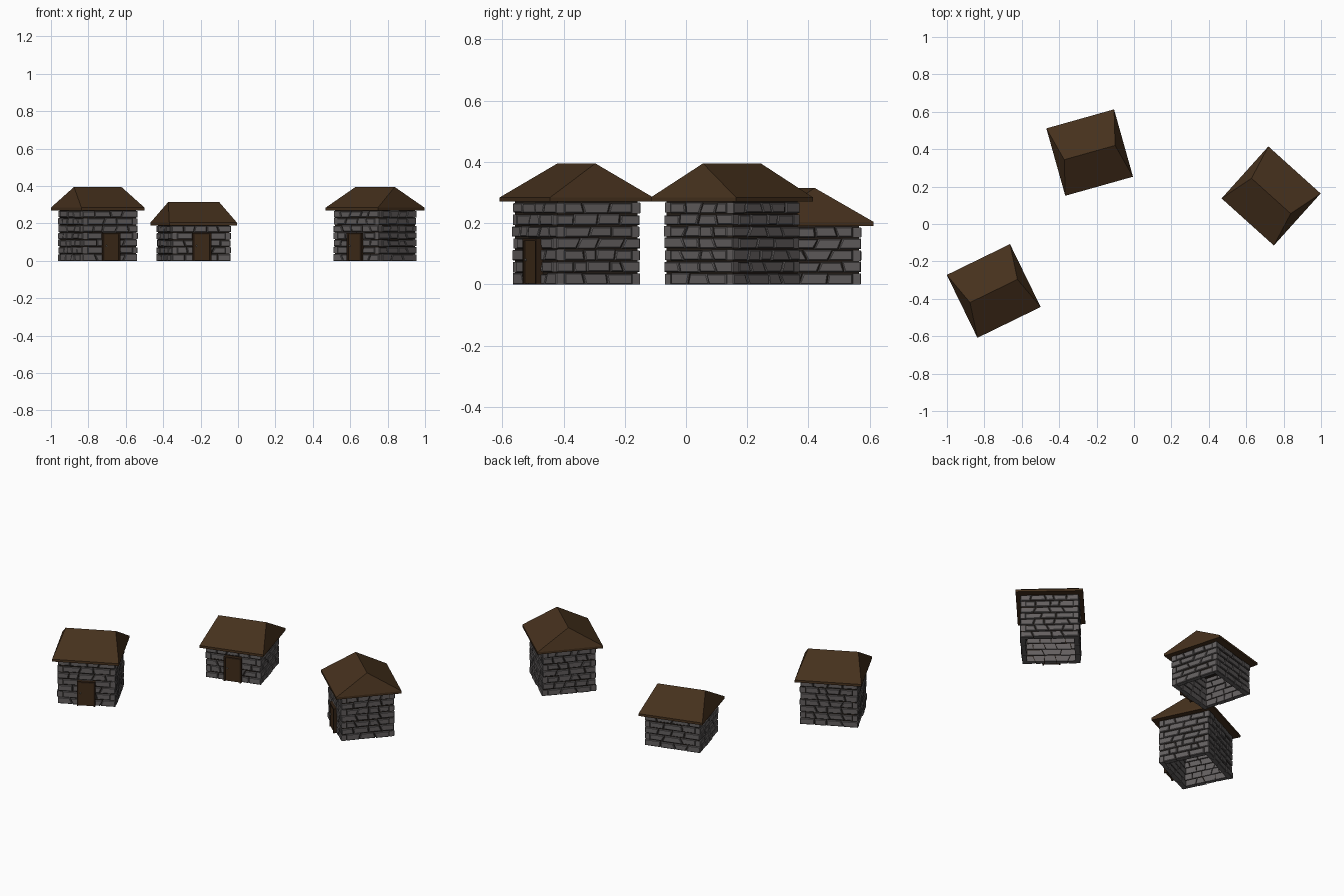
import bpy, bmesh, math, random
from mathutils import Matrix, Vector

if "Cube" in bpy.data.objects:
    bpy.data.objects.remove(bpy.data.objects["Cube"])

random.seed(7)
W, D = 0.33, 0.308            # wall footprint
ROOF_W, ROOF_D, RIDGE = 0.376, 0.374, 0.282
THICK = 0.03                  # stone depth


def material(name, rgb):
    m = bpy.data.materials.new(name)
    m.diffuse_color = (*rgb, 1)
    m.use_nodes = True
    m.node_tree.nodes["Principled BSDF"].inputs["Base Color"].default_value = m.diffuse_color
    return m


STONE = material("stone", (0.125, 0.115, 0.115))
MORTAR = material("mortar", (0.02, 0.014, 0.01))
ROOF = material("roof_wood", (0.06, 0.03, 0.012))
WOOD = material("door_wood", (0.05, 0.025, 0.010))
FRAME = material("door_frame", (0.03, 0.015, 0.007))
METAL = material("handle_metal", (0.2, 0.18, 0.15))


def finish(bm, name, mat, place):
    bmesh.ops.recalc_face_normals(bm, faces=bm.faces)
    mesh = bpy.data.meshes.new(name)
    bm.to_mesh(mesh)
    bm.free()
    mesh.materials.append(mat)
    ob = bpy.data.objects.new(name, mesh)
    ob.matrix_world = place
    bpy.context.collection.objects.link(ob)
    return ob


def add_box(bm, x0, x1, y0, y1, z0, z1):
    size = Matrix.Diagonal((x1 - x0, y1 - y0, z1 - z0, 1))
    centre = Matrix.Translation(((x0 + x1) / 2, (y0 + y1) / 2, (z0 + z1) / 2))
    return bmesh.ops.create_cube(bm, size=1, matrix=centre @ size)["verts"]


def loft(bm, rings):
    """Closed solid through a list of 4-point rings."""
    rings = [[bm.verts.new(p) for p in r] for r in rings]
    for a, b in zip(rings, rings[1:]):
        for i in range(4):
            j = (i + 1) % 4
            bm.faces.new((a[i], a[j], b[j], b[i]))
    bm.faces.new(rings[0])
    bm.faces.new(rings[-1])


def add_stone(bm, turn, bottom, top, z0, z1, out):
    """Chamfered block; bottom/top are its x ranges, so joints may lean."""
    outline = [(bottom[0], z0), (bottom[1], z0), (top[1], z1), (top[0], z1)]
    cx = sum(p[0] for p in outline) / 4
    cz = (z0 + z1) / 2
    c = 0.003

    def ring(y, inset):
        return [turn @ Vector((x - math.copysign(inset, x - cx), y,
                               z - math.copysign(inset, z - cz)))
                for x, z in outline]
    y = -out + random.uniform(-0.002, 0.003)
    loft(bm, [ring(-out + THICK, 0), ring(y + c, 0), ring(y, c)])


def stone_walls(name, height, courses, place):
    bm = bmesh.new()
    step = height / courses
    gap = 0.0022
    for side in range(4):
        turn = Matrix.Rotation(side * math.pi / 2, 4, 'Z')
        length, depth = (W, D) if side % 2 == 0 else (D, W)
        for row in range(courses):
            # alternate which wall owns the corner block
            own = (row + side) % 2 == 0
            half = length / 2 - (0 if own else THICK)
            half += random.uniform(-0.002, 0.001) if own else 0
            n = random.choice((4, 5)) if own else random.choice((3, 4))
            joints = [(-half, -half)]
            for k in range(1, n):
                x = -half + 2 * half * k / n + random.uniform(-0.014, 0.014)
                lean = random.uniform(-0.008, 0.008)
                joints.append((x - lean, x + lean))
            joints.append((half, half))
            for a, b in zip(joints, joints[1:]):
                add_stone(bm, turn, (a[0] + gap, b[0] - gap), (a[1] + gap, b[1] - gap),
                          row * step + random.uniform(0, 0.003) * (row > 0),
                          (row + 1) * step - random.uniform(0.002, 0.006), depth / 2)
    finish(bm, name + "_stone_walls", STONE, place)


def house(name, x, y, angle, eave, courses):
    place = Matrix.Translation((x, y, 0)) @ Matrix.Rotation(math.radians(angle), 4, 'Z')
    stone_walls(name, eave, courses, place)

    # mortar shell behind the stones, open underneath
    bm = bmesh.new()
    t = 0.008
    add_box(bm, -W/2 + t, W/2 - t, -D/2 + t, D/2 - t, 0.003, eave)
    bmesh.ops.delete(bm, geom=[f for f in bm.faces if f.normal.z < -0.5], context='FACES')
    shell = finish(bm, name + "_mortar_core", MORTAR, place)
    mod = shell.modifiers.new("thickness", 'SOLIDIFY')
    mod.thickness = 0.024
    mod.offset = -1

    # hipped roof with a thin eave edge
    bm = bmesh.new()
    a, b, r = ROOF_W / 2, ROOF_D / 2, RIDGE / 2

    def rect(z):
        return [(-a, -b, z), (a, -b, z), (a, b, z), (-a, b, z)]
    low = [bm.verts.new(p) for p in rect(eave)]
    top = [bm.verts.new(p) for p in rect(eave + 0.014)]
    left, right = (bm.verts.new((s * r, 0, eave + 0.125)) for s in (-1, 1))
    bm.faces.new(low)
    for i in range(4):
        j = (i + 1) % 4
        bm.faces.new((low[i], low[j], top[j], top[i]))
    bm.faces.new((top[0], top[1], right, left))
    bm.faces.new((top[1], top[2], right))
    bm.faces.new((top[2], top[3], left, right))
    bm.faces.new((top[3], top[0], left))
    finish(bm, name + "_roof", ROOF, place)

    # door leaf, frame and handle on the front wall
    f = -D / 2
    bm = bmesh.new()
    add_box(bm, -0.043, 0.043, f - 0.013, f + 0.01, 0.003, 0.142)
    finish(bm, name + "_door", WOOD, place)
    bm = bmesh.new()
    for s in (-1, 1):
        add_box(bm, s * 0.0465 - 0.0045, s * 0.0465 + 0.0045, f - 0.017, f + 0.01, 0, 0.15)
    add_box(bm, -0.042, 0.042, f - 0.017, f + 0.01, 0.141, 0.15)
    finish(bm, name + "_door_frame", FRAME, place)
    bm = bmesh.new()
    bmesh.ops.create_icosphere(bm, subdivisions=1, radius=0.005,
                               matrix=Matrix.Translation((-0.031, f - 0.016, 0.08)))
    finish(bm, name + "_door_handle", METAL, place)


house("left_house", -0.75, -0.358, 26, 0.27, 7)
house("middle_house", -0.237, 0.382, 15.7, 0.19, 5)
house("right_house", 0.733, 0.15, -42, 0.27, 7)
